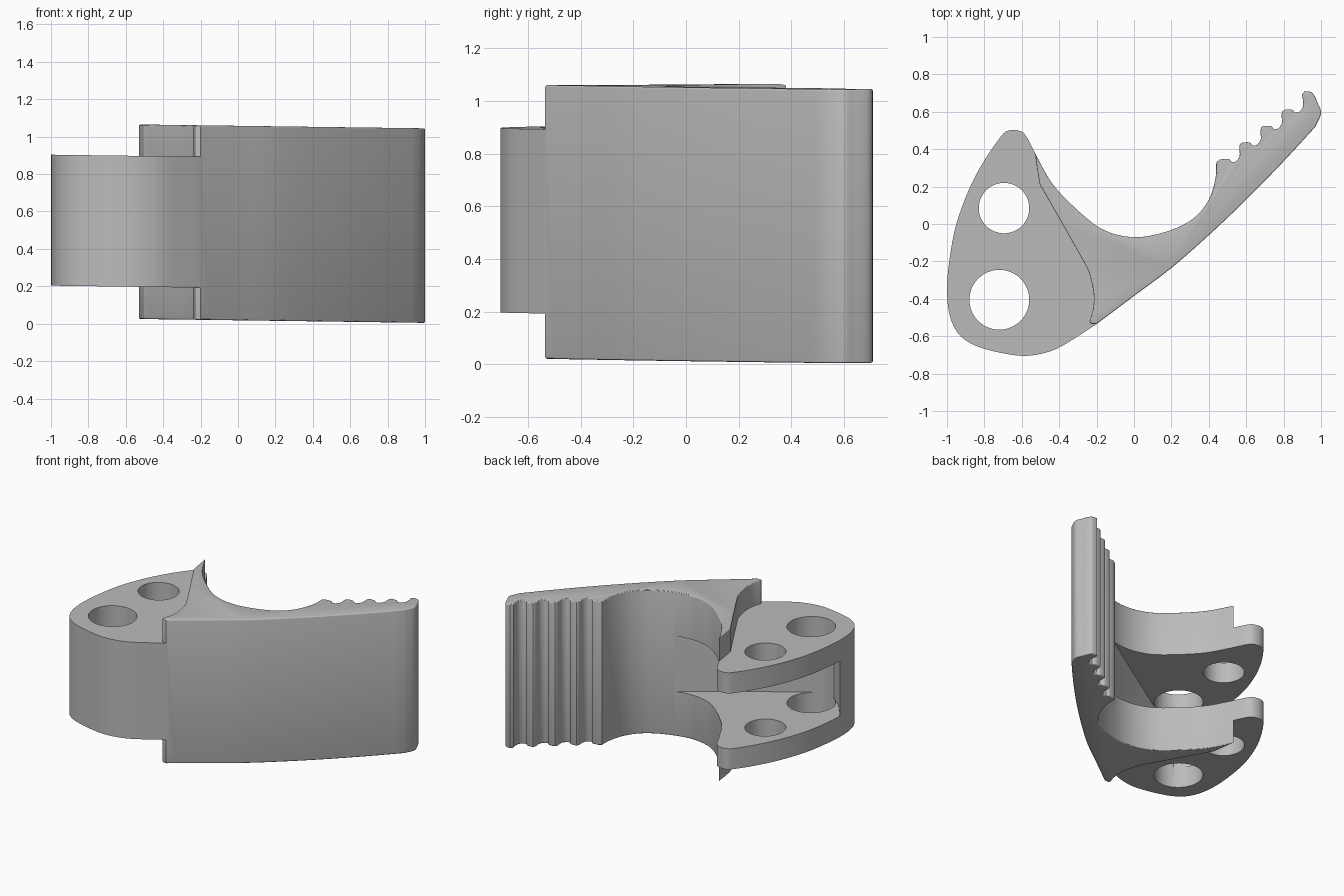
import bpy, bmesh, math
from mathutils import Vector

cube = bpy.data.objects.get("Cube")
if cube:
    bpy.data.objects.remove(cube, do_unlink=True)

TILT = 0.0135  # the lever leans slightly along its length


def spline(points, steps=4):
    """Smooth curve through the points, ends included."""
    p = [Vector(q) for q in points]
    p = [2 * p[0] - p[1]] + p + [2 * p[-1] - p[-2]]
    out = []
    for a, b, c, d in zip(p, p[1:], p[2:], p[3:]):
        for i in range(steps):
            t = i / steps
            out.append(0.5 * (2 * b + (c - a) * t + (2 * a - 5 * b + 4 * c - d) * t * t
                              + (3 * b - a - 3 * c + d) * t ** 3))
    return out + [p[-2]]


def circle(x, y, radius, sides=48):
    turn = math.tau / sides
    return [Vector((x + radius * math.cos(i * turn), y + radius * math.sin(i * turn)))
            for i in range(sides)]


def extrude(name, outline, bottom, top, round_off=0):
    """Prism from a flat outline, with optional rounded rims."""
    loop = []
    for q in outline:
        q = Vector(q)
        if not loop or (q - loop[-1]).length > 0.002:
            loop.append(q)
    bm = bmesh.new()
    face = bm.faces.new([bm.verts.new((q.x, q.y, bottom)) for q in loop])
    grown = bmesh.ops.extrude_face_region(bm, geom=[face])["geom"]
    for v in grown:
        if isinstance(v, bmesh.types.BMVert):
            v.co.z = top
    bmesh.ops.recalc_face_normals(bm, faces=bm.faces)
    if round_off:
        rims = [e for e in bm.edges if abs(e.verts[0].co.z - e.verts[1].co.z) < 1e-4]
        bmesh.ops.bevel(bm, geom=rims, offset=round_off, segments=3, profile=0.5,
                        affect='EDGES', clamp_overlap=True)
    for v in bm.verts:
        v.co.z -= TILT * v.co.x
    mesh = bpy.data.meshes.new(name)
    bm.to_mesh(mesh)
    bm.free()
    obj = bpy.data.objects.new(name, mesh)
    bpy.context.collection.objects.link(obj)
    return obj


def combine(target, other, operation):
    bpy.context.view_layer.objects.active = target
    mod = target.modifiers.new(operation.lower(), 'BOOLEAN')
    mod.operation, mod.object, mod.solver = operation, other, 'EXACT'
    bpy.ops.object.modifier_apply(modifier=mod.name)
    bpy.data.objects.remove(other, do_unlink=True)


# Lever handle: front sweep, rounded tip, finger grooves, cradle, shoulder
front = spline([(-.2, -.535), (0, -.385), (.2, -.235), (.4, -.06), (.6, .13), (.8, .335), (.97, .52)])
tip = spline([(.97, .52), (1, .59), (.985, .64), (.955, .7), (.912, .71)])
groove = [(.103, .06), (.105, .02), (.085, -.01), (.06, -.012), (.045, .003), (0, 0)]
grip = [(.897, .69)]
for i in reversed(range(4)):
    grip += [(.46 + .113 * i + x, .345 + .088 * i + y) for x, y in groove]
grip = spline(grip, 3)
cradle = spline([(.44, .33), (.435, .24), (.4, .13), (.33, .04), (.23, -.02), (.1, -.06), (0, -.07),
                 (-.1, -.055), (-.2, -.01), (-.33, .1), (-.44, .22), (-.53, .38)])
shoulder = spline([(-.53, .38), (-.505, .22), (-.48, .17), (-.27, -.2), (-.235, -.28),
                   (-.215, -.38), (-.22, -.46), (-.238, -.52)])
lever = extrude("lever_handle", front + tip + grip + cradle + shoulder + [Vector((-.23, -.533))],
                .018, 1.058, .012)

# Pivot block, running into the handle
left_side = spline([(-.53, .38), (-.58, .475), (-.62, .5), (-.67, .5), (-.71, .47), (-.8, .34),
                    (-.88, .19), (-.95, 0), (-.985, -.18), (-1, -.35), (-.985, -.49), (-.94, -.585),
                    (-.87, -.64), (-.79, -.67), (-.68, -.695), (-.58, -.705), (-.48, -.69),
                    (-.38, -.65), (-.2, -.535)])
inside = [(0, -.36), (-.05, -.12), (-.2, -.07), (-.34, .05), (-.46, .2)]
block = extrude("pivot_block", left_side + inside, .19, .89)
combine(lever, block, 'UNION')

# Slot between the cheeks
slot = [(.15, .2), (.15, -.04), (-.62, -.54), (-.8, -.55), (-.9, -.46), (-1, -.33),
        (-1.2, -.33), (-1.2, .8), (-.3, .8)]
combine(lever, extrude("slot_cutter", slot, .34, .74), 'DIFFERENCE')

# Pivot holes
for x, y, radius in [(-.695, .085, .135), (-.72, -.405, .16)]:
    combine(lever, extrude("hole_cutter", circle(x, y, radius), 0, 1.2), 'DIFFERENCE')

# Plain grey finish
grey = bpy.data.materials.new("plain_grey")
grey.use_nodes = True
colour = (.5, .5, .5, 1)
grey.diffuse_color = colour
grey.node_tree.nodes["Principled BSDF"].inputs["Base Color"].default_value = colour
lever.data.materials.clear()
lever.data.materials.append(grey)
for poly in lever.data.polygons:
    poly.material_index = 0

bpy.ops.object.select_all(action='DESELECT')
lever.select_set(True)
bpy.context.view_layer.objects.active = lever
bpy.ops.object.shade_smooth_by_angle(angle=math.radians(30))
